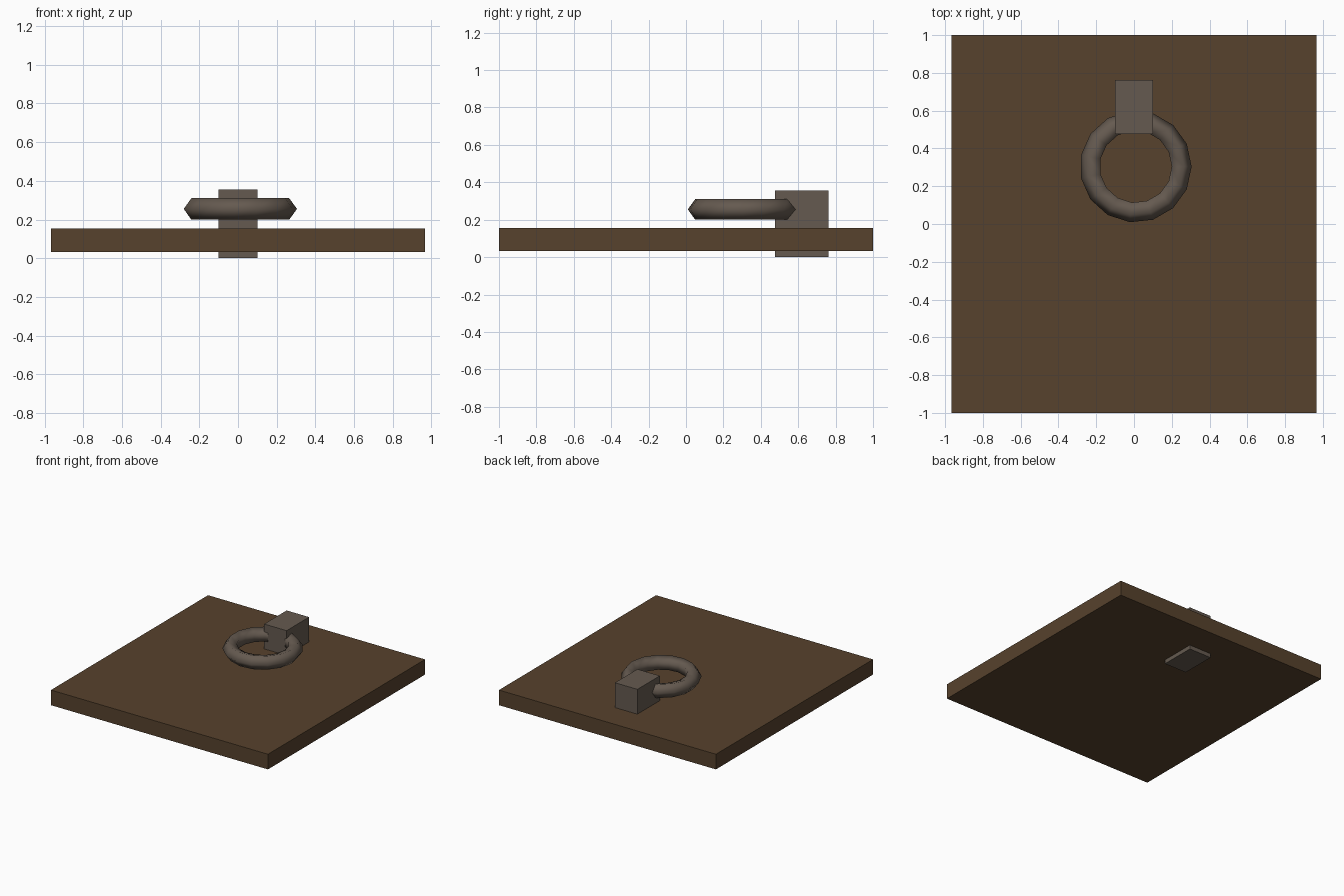
import bpy, bmesh, math
from mathutils import Matrix

if "Cube" in bpy.data.objects:
    bpy.data.objects.remove(bpy.data.objects["Cube"])


def material(name, rgb):
    m = bpy.data.materials.new(name)
    m.diffuse_color = (*rgb, 1.0)
    m.use_nodes = True
    m.node_tree.nodes["Principled BSDF"].inputs["Base Color"].default_value = m.diffuse_color
    return m


wood = material("dark wood", (0.095, 0.054, 0.026))
iron = material("grey brown iron", (0.130, 0.102, 0.080))


def box(name, lo, hi, mat):
    bm = bmesh.new()
    size = [b - a for a, b in zip(lo, hi)]
    mid = [(a + b) / 2 for a, b in zip(lo, hi)]
    bmesh.ops.create_cube(bm, size=1.0,
                          matrix=Matrix.Translation(mid) @ Matrix.Diagonal((*size, 1)))
    me = bpy.data.meshes.new(name)
    bm.to_mesh(me)
    bm.free()
    me.materials.append(mat)
    ob = bpy.data.objects.new(name, me)
    bpy.context.collection.objects.link(ob)
    return ob


# Hatch panel
box("hatch_panel", (-0.967, -1.0, 0.033), (0.967, 1.0, 0.155), wood)

# Block that runs through the panel and holds the ring
box("ring_bracket", (-0.1, 0.476, 0.0), (0.1, 0.762, 0.355), iron)

# Low-poly pull ring: 15 segments, five-sided section
bpy.ops.mesh.primitive_torus_add(major_segments=15, minor_segments=5,
                                 major_radius=0.238, minor_radius=0.058,
                                 location=(0.009, 0.304, 0.255))
ring = bpy.context.object
ring.name = "pull_ring"
ring.data.materials.append(iron)
ring.data.polygons.foreach_set("use_smooth", [True] * len(ring.data.polygons))
